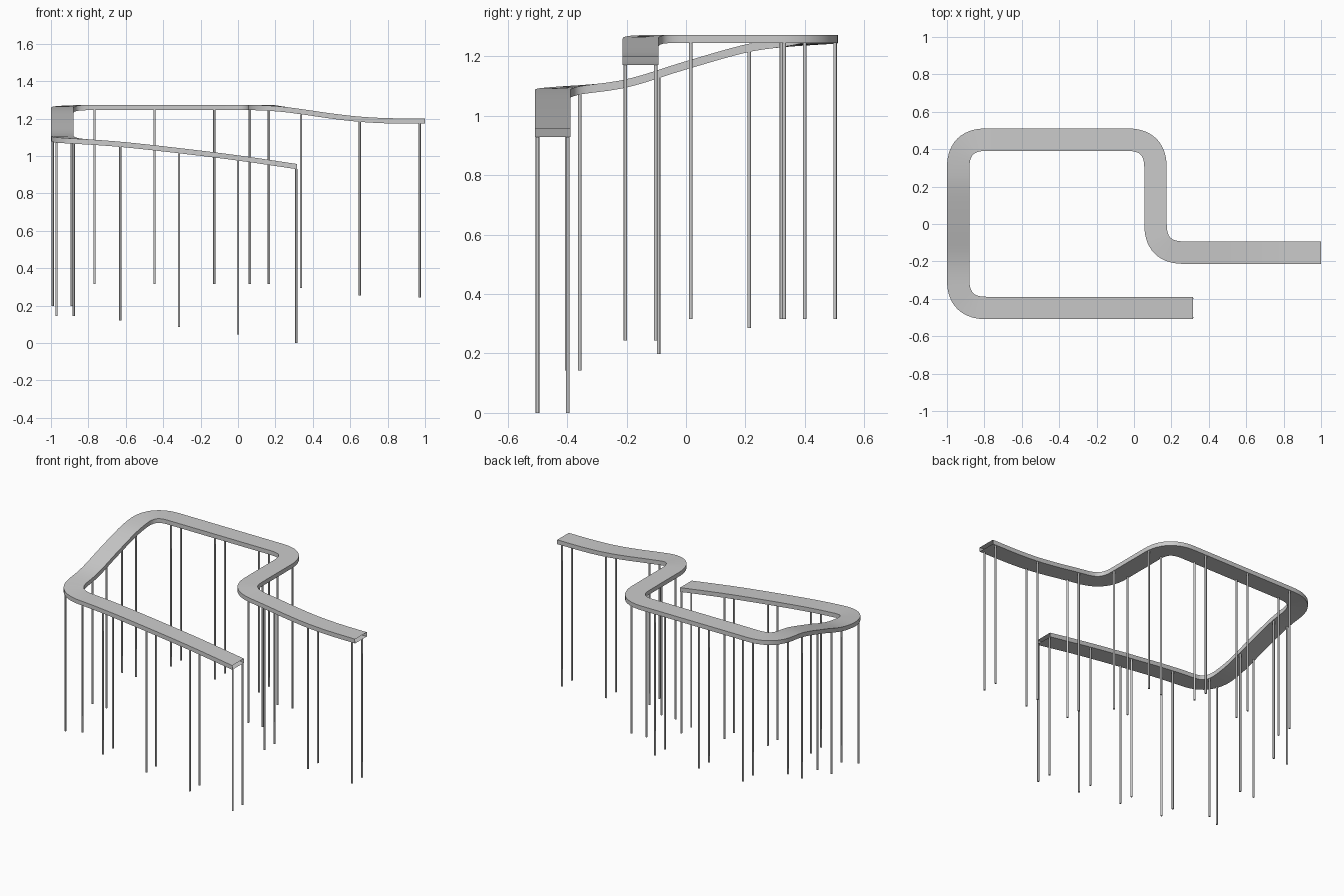
import bpy, bmesh, math
from mathutils import Vector, Matrix

if "Cube" in bpy.data.objects:
    bpy.data.objects.remove(bpy.data.objects["Cube"])

HALF_W, THICK, CORNER = 0.06, 0.028, 0.15
POST_R, POST_OFF = 0.006, 0.051

# plan of the walkway centreline
PLAN = [Vector(p) for p in ((0.315, -0.449), (-0.94, -0.449), (-0.94, 0.451),
                            (0.115, 0.451), (0.115, -0.153), (1.0, -0.153))]

# top height against distance along the path
HEIGHT = [(0, 0.957), (0.315, 1.003), (0.63, 1.042), (0.945, 1.076), (1.25, 1.099),
          (1.44, 1.122), (1.64, 1.182), (1.845, 1.24), (1.95, 1.257), (2.1, 1.270),
          (2.25, 1.273), (3.55, 1.273), (3.67, 1.268), (3.814, 1.25), (3.974, 1.227),
          (4.124, 1.21), (4.274, 1.202), (4.48, 1.2)]

POST_AT = [0.003, 0.315, 0.63, 0.945, 1.265, 1.555, 1.86, 2.215, 2.535, 2.855,
           3.165, 3.475, 3.809, 4.124, 4.444]


def slope(i):
    a, b = HEIGHT[max(i - 1, 0)], HEIGHT[min(i + 1, len(HEIGHT) - 1)]
    return 0 if i in (10, 11) else (b[1] - a[1]) / (b[0] - a[0])


def height(s):
    i = 0
    while i < len(HEIGHT) - 2 and s > HEIGHT[i + 1][0]:
        i += 1
    (s0, z0), (s1, z1) = HEIGHT[i], HEIGHT[i + 1]
    h = s1 - s0
    t = min((s - s0) / h, 1)
    return (z0 * (1 + 2 * t) * (1 - t) ** 2 + slope(i) * h * t * (1 - t) ** 2
            + z1 * t * t * (3 - 2 * t) + slope(i + 1) * h * t * t * (t - 1))


def build_path():
    """List of (distance, point, side direction) with rounded corners."""
    pts, tans = [], []

    def line(a, b, n):
        for k in range(n):
            pts.append(a.lerp(b, k / n))
            tans.append((b - a).normalized())

    start = PLAN[0]
    for i in range(1, len(PLAN) - 1):
        p = PLAN[i]
        a = p + (PLAN[i - 1] - p).normalized() * CORNER
        b = p + (PLAN[i + 1] - p).normalized() * CORNER
        line(start, a, 16)
        for k in range(14):
            t = k / 14
            pts.append(a.lerp(p, t).lerp(p.lerp(b, t), t))
            tans.append((p - a).lerp(b - p, t).normalized())
        start = b
    line(start, PLAN[-1], 20)
    pts.append(PLAN[-1])
    tans.append(tans[-1])
    out, s = [], 0
    for i, p in enumerate(pts):
        if i:
            s += (p - pts[i - 1]).length
        out.append((s, p, Vector((-tans[i].y, tans[i].x))))
    return out


def at(path, s):
    for (s0, p0, n0), (s1, p1, n1) in zip(path, path[1:]):
        if s <= s1:
            t = (s - s0) / (s1 - s0)
            return p0.lerp(p1, t), n0.lerp(n1, t).normalized()


def make_object(name, bm, angle=40):
    bmesh.ops.recalc_face_normals(bm, faces=bm.faces)
    mesh = bpy.data.meshes.new(name)
    bm.to_mesh(mesh)
    bm.free()
    ob = bpy.data.objects.new(name, mesh)
    bpy.context.collection.objects.link(ob)
    bpy.ops.object.select_all(action='DESELECT')
    ob.select_set(True)
    bpy.context.view_layer.objects.active = ob
    bpy.ops.object.shade_smooth_by_angle(angle=math.radians(angle))
    return ob


path = build_path()

# walkway: box section swept along the path, open at both ends
bm = bmesh.new()
rings = []
for s, p, n in path:
    z = height(s)
    rings.append([bm.verts.new((*(p + n * HALF_W * sx), z + dz))
                  for sx, dz in ((-1, 0), (1, 0), (1, -THICK), (-1, -THICK))])
for a, b in zip(rings, rings[1:]):
    for k in range(4):
        m = (k + 1) % 4
        bm.faces.new((a[k], a[m], b[m], b[k]))
make_object("walkway", bm)

# support posts: equal-length pairs hanging under both edges
length = height(0) - THICK
bm = bmesh.new()
for s in POST_AT:
    p, n = at(path, s)
    top = height(s) - THICK
    for side in (-1, 1):
        q = p + n * POST_OFF * side
        bmesh.ops.create_cone(bm, cap_ends=True, segments=8, radius1=POST_R,
                              radius2=POST_R, depth=length,
                              matrix=Matrix.Translation((q.x, q.y, top - length / 2)))
make_object("support_posts", bm, 50)
